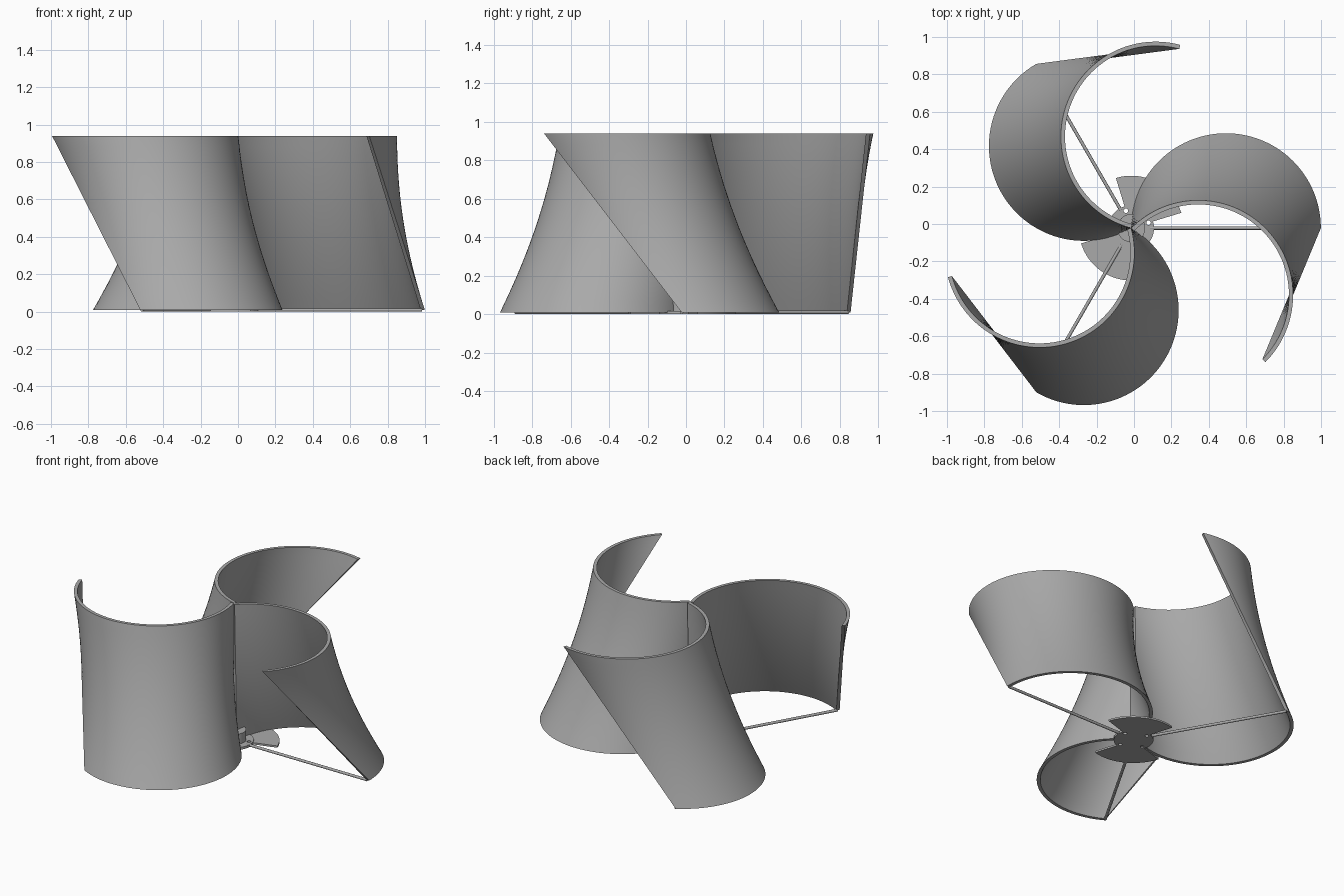
import bpy, bmesh, math
from mathutils import Matrix, Vector

cube = bpy.data.objects.get("Cube")
if cube:
    bpy.data.objects.remove(cube, do_unlink=True)

AXIS = Vector((-0.015, -0.022, 0))      # rotor axis
R_OUT, WALL = 0.507, 0.022              # scoop radius and wall thickness
Z_LOW, Z_TOP = 0.008, 0.94
TWIST = math.radians(-45)
ARC, SLICES = 96, 16

metal = bpy.data.materials.new("grey_metal")
metal.use_nodes = True
grey = (0.4, 0.4, 0.4, 1)
metal.diffuse_color = grey
metal.node_tree.nodes["Principled BSDF"].inputs["Base Color"].default_value = grey


def make_object(name, bm, smooth=True):
    bmesh.ops.recalc_face_normals(bm, faces=bm.faces)
    mesh = bpy.data.meshes.new(name)
    bm.to_mesh(mesh)
    bm.free()
    mesh.materials.append(metal)
    obj = bpy.data.objects.new(name, mesh)
    bpy.context.collection.objects.link(obj)
    bpy.ops.object.select_all(action='DESELECT')
    bpy.context.view_layer.objects.active = obj
    obj.select_set(True)
    if smooth:
        bpy.ops.object.shade_smooth_by_angle(angle=math.radians(30))
    return obj


def add_cylinder(bm, radius, z0, z1, x=0, y=0, sides=48):
    spot = Matrix.Translation(AXIS + Vector((x, y, (z0 + z1) / 2)))
    bmesh.ops.create_cone(bm, cap_ends=True, segments=sides, radius1=radius,
                          radius2=radius, depth=z1 - z0, matrix=spot)


# Twisted scoop: half ring at the bottom, ruled straight to the turned half ring on top
def blade(name, angle):
    bm = bmesh.new()
    low, top = Matrix.Rotation(angle, 3, 'Z'), Matrix.Rotation(angle + TWIST, 3, 'Z')
    rings = []
    for s in range(SLICES + 1):
        t = s / SLICES
        ring = []
        for i in range(ARC + 1):
            a = math.pi * (1 - i / ARC)
            pair = []
            for r in (R_OUT, R_OUT - WALL):
                p = Vector((R_OUT + r * math.cos(a), r * math.sin(a), 0))
                q = (low @ p).lerp(top @ p, t) + AXIS
                q.z = Z_LOW + (Z_TOP - Z_LOW) * t
                pair.append(bm.verts.new(q))
            ring.append(pair)
        rings.append(ring)
    for a, b in zip(rings, rings[1:]):
        for i in range(ARC):
            for k in (0, 1):
                bm.faces.new((a[i][k], a[i + 1][k], b[i + 1][k], b[i][k]))
        for i in (0, ARC):
            bm.faces.new((a[i][0], a[i][1], b[i][1], b[i][0]))
    for ring in (rings[0], rings[-1]):
        for p, q in zip(ring, ring[1:]):
            bm.faces.new((p[0], q[0], q[1], p[1]))
    make_object(name, bm)


# Round bar from the hub to the lower blade tip
def strut(name, angle):
    bm = bmesh.new()
    turn = Matrix.Translation(AXIS) @ Matrix.Rotation(angle, 4, 'Z')
    place = turn @ Matrix.Translation((0.55, 0, 0.009)) @ Matrix.Rotation(math.pi / 2, 4, 'Y')
    bmesh.ops.create_cone(bm, cap_ends=True, segments=16, radius1=0.009,
                          radius2=0.009, depth=0.9, matrix=place)
    make_object(name, bm)


for n, word in enumerate(("right", "back", "front")):
    angle = n * math.tau / 3
    blade(word + "_blade", angle)
    strut(word + "_strut", angle)

# Two opposite quarter-round mounting plates under the hub
FAN = math.radians(17)
plates = []
for n in (0, 1):
    bm = bmesh.new()
    start = FAN + n * math.pi
    rim = [AXIS + 0.28 * Vector((math.cos(a), math.sin(a), 0))
           for a in (start + math.pi / 2 * i / 24 for i in range(25))]
    face = bm.faces.new([bm.verts.new(p) for p in [AXIS] + rim])
    up = bmesh.ops.extrude_face_region(bm, geom=[face])["geom"]
    bmesh.ops.translate(bm, vec=(0, 0, 0.012),
                        verts=[v for v in up if isinstance(v, bmesh.types.BMVert)])
    plates.append(make_object("mounting_plate_%d" % (n + 1), bm))

# Hub flange and raised boss
bm = bmesh.new()
add_cylinder(bm, 0.122, 0, 0.016)
plates.append(make_object("hub_flange", bm))
bm = bmesh.new()
add_cylinder(bm, 0.075, 0.005, 0.085)
make_object("hub_boss", bm)

# Bolt holes through flange and plates
bm = bmesh.new()
for k in range(4):
    a = FAN + k * math.pi / 2
    add_cylinder(bm, 0.012, -0.1, 0.1, 0.097 * math.cos(a), 0.097 * math.sin(a), 16)
drill = make_object("bolt_hole_cutter", bm, smooth=False)
drill.hide_render = True
for plate in plates:
    bpy.context.view_layer.objects.active = plate
    cut = plate.modifiers.new("bolt_holes", 'BOOLEAN')
    cut.operation, cut.solver, cut.object = 'DIFFERENCE', 'EXACT', drill
    bpy.ops.object.modifier_apply(modifier=cut.name)
bpy.data.objects.remove(drill, do_unlink=True)
